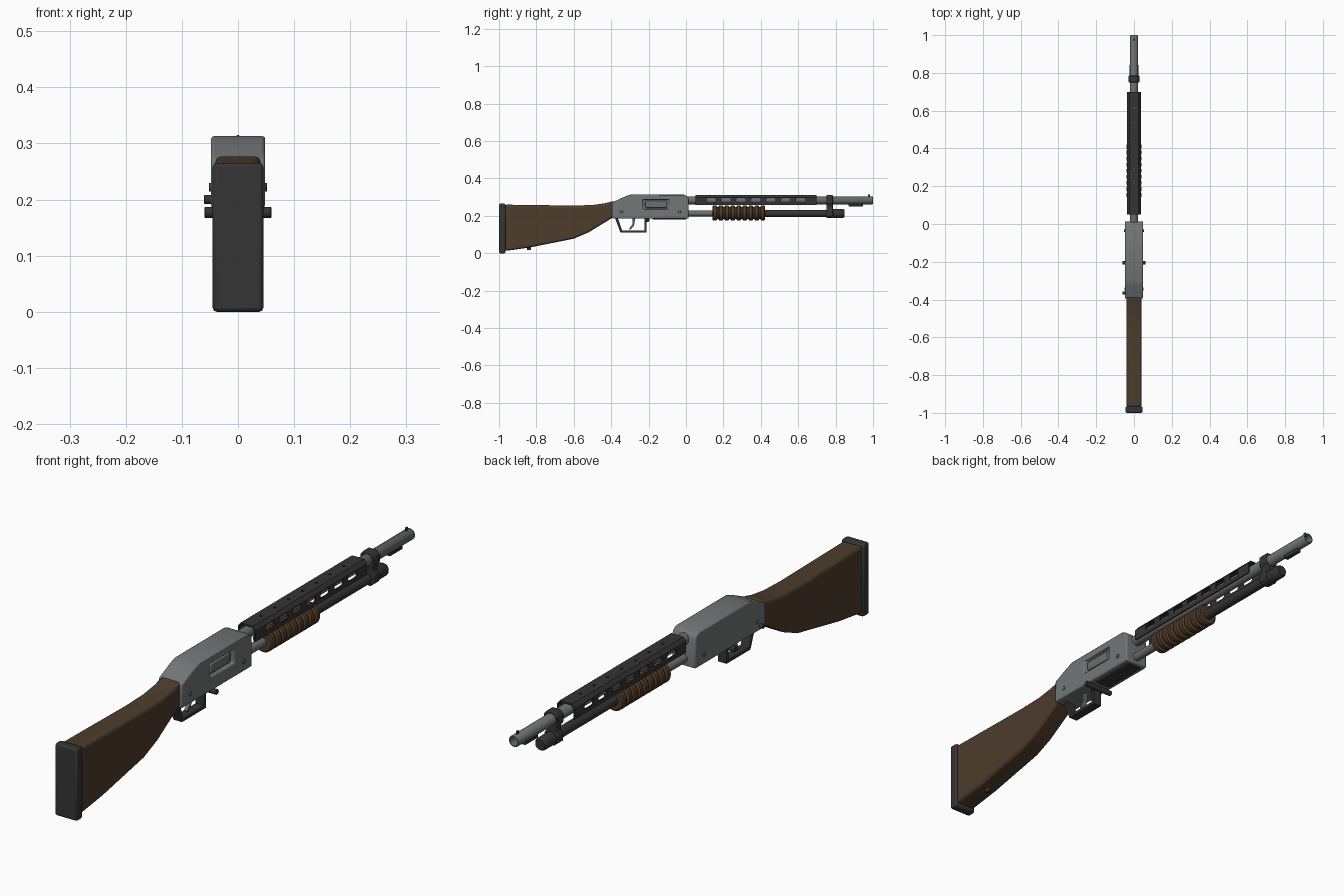
import bpy, bmesh, math
from mathutils import Matrix, Vector

default = bpy.data.objects.get("Cube")
if default:
    bpy.data.objects.remove(default)


def material(name, r, g, b, rough=0.6):
    m = bpy.data.materials.new(name)
    m.use_nodes = True
    m.diffuse_color = (r, g, b, 1)
    bsdf = m.node_tree.nodes["Principled BSDF"]
    bsdf.inputs["Base Color"].default_value = (r, g, b, 1)
    bsdf.inputs["Roughness"].default_value = rough
    return m


STEEL = material("grey steel", 0.17, 0.185, 0.185)
BARREL = material("barrel steel", 0.15, 0.155, 0.155)
BLACK = material("black polymer", 0.035, 0.035, 0.035)
WOOD = material("dark walnut", 0.075, 0.046, 0.025)
GRIP = material("brown grip", 0.085, 0.045, 0.022)


def finish(bm, name, mat, bevel=0, segments=2, smooth=True):
    bmesh.ops.recalc_face_normals(bm, faces=bm.faces)
    mesh = bpy.data.meshes.new(name)
    bm.to_mesh(mesh)
    bm.free()
    ob = bpy.data.objects.new(name, mesh)
    bpy.context.collection.objects.link(ob)
    mesh.materials.append(mat)
    if bevel:
        add_bevel(ob, bevel, segments)
    if smooth:
        select(ob)
        bpy.ops.object.shade_smooth_by_angle(angle=math.radians(35))
    return ob


def select(ob):
    bpy.ops.object.select_all(action='DESELECT')
    ob.select_set(True)
    bpy.context.view_layer.objects.active = ob


def add_bevel(ob, width, segments):
    mod = ob.modifiers.new("edge", 'BEVEL')
    mod.width, mod.segments = width, segments
    mod.limit_method, mod.angle_limit = 'ANGLE', math.radians(30)


def extrude(points, axis, start, end):
    """Prism from a 2D outline: (y, z) along x, or (x, z) along y."""
    bm = bmesh.new()
    place = (lambda p: (start, *p)) if axis == 'x' else (lambda p: (p[0], start, p[1]))
    step = (end - start, 0, 0) if axis == 'x' else (0, end - start, 0)
    face = bm.faces.new([bm.verts.new(place(p)) for p in points])
    new = bmesh.ops.extrude_face_region(bm, geom=[face])["geom"]
    bmesh.ops.translate(bm, vec=step, verts=[v for v in new if isinstance(v, bmesh.types.BMVert)])
    return bm


def side_part(name, mat, points, half, **kw):
    return finish(extrude(points, 'x', -half, half), name, mat, **kw)


def box(name, mat, x, y, z, **kw):
    return finish(extrude([(y[0], z[0]), (y[1], z[0]), (y[1], z[1]), (y[0], z[1])], 'x', *x), name, mat, **kw)


def turned(name, mat, profile, z, sides=24):
    """Revolve a (y, radius) profile about a lengthwise axis at height z."""
    bm = bmesh.new()
    verts = [bm.verts.new((0, y, z + r)) for y, r in profile]
    edges = [bm.edges.new(pair) for pair in zip(verts, verts[1:])]
    bmesh.ops.spin(bm, geom=verts + edges, cent=(0, 0, z), axis=(0, 1, 0),
                   angle=math.tau, steps=sides, use_duplicate=False)
    bmesh.ops.remove_doubles(bm, verts=bm.verts, dist=1e-5)
    return finish(bm, name, mat)


def pin(name, mat, x0, x1, y, z, r, sides=16):
    ring = [(y + r * math.cos(a), z + r * math.sin(a))
            for a in (math.tau * i / sides for i in range(sides))]
    return finish(extrude(ring, 'x', x0, x1), name, mat, bevel=r * 0.2, segments=1)


def cut(target, bm):
    cutter = finish(bm, "cutter", BLACK, smooth=False)
    cutter.hide_render = True
    mod = target.modifiers.new("cut", 'BOOLEAN')
    mod.operation, mod.solver, mod.object = 'DIFFERENCE', 'EXACT', cutter
    select(target)
    bpy.ops.object.modifier_apply(modifier=mod.name)
    bpy.data.objects.remove(cutter)


# Stock, butt pad and sling stud
side_part("stock", WOOD, [(-0.97, 0.012), (-0.84, 0.03), (-0.6, 0.078), (-0.52, 0.112), (-0.385, 0.195),
                          (-0.385, 0.28), (-0.43, 0.268), (-0.5, 0.258), (-0.6, 0.255), (-0.97, 0.26)],
          0.04, bevel=0.011, segments=3)
box("butt_pad", BLACK, (-0.045, 0.045), (-1, -0.965), (0, 0.265), bevel=0.007)
box("sling_stud", BLACK, (-0.008, 0.008), (-0.85, -0.83), (0.018, 0.04), bevel=0.003)

# Receiver with an open ejection port on one side
receiver = side_part("receiver", STEEL, [(-0.395, 0.185), (0.014, 0.185), (0.014, 0.29), (0.006, 0.306),
                                         (-0.012, 0.313), (-0.30, 0.313), (-0.33, 0.302), (-0.395, 0.272)],
                     0.048, smooth=False)
cut(receiver, extrude([(-0.23, 0.235), (-0.09, 0.235), (-0.09, 0.287), (-0.23, 0.287)], 'x', 0.034, 0.1))
add_bevel(receiver, 0.005, 2)
select(receiver)
bpy.ops.object.shade_smooth_by_angle(angle=math.radians(35))
box("bolt", BARREL, (0.03, 0.042), (-0.218, -0.102), (0.243, 0.279), bevel=0.004)
box("loading_gate", BLACK, (-0.03, 0.03), (-0.18, 0.0), (0.18, 0.187), bevel=0.002)

# Receiver pins, safety button and action release
pin("front_pin", STEEL, -0.052, 0.052, -0.035, 0.222, 0.008)
pin("rear_pin", STEEL, -0.051, 0.051, -0.345, 0.222, 0.008)
pin("safety_button", BLACK, -0.061, -0.04, -0.365, 0.2, 0.008)
pin("action_release", BLACK, -0.06, 0.06, -0.205, 0.177, 0.01)

# Trigger and guard
side_part("trigger_guard", BLACK, [(-0.38, 0.19), (-0.35, 0.11), (-0.21, 0.11), (-0.21, 0.19), (-0.222, 0.19),
                                   (-0.222, 0.122), (-0.342, 0.122), (-0.365, 0.19)], 0.018, bevel=0.002)
side_part("trigger", STEEL, [(-0.285, 0.19), (-0.287, 0.155), (-0.305, 0.13), (-0.297, 0.126),
                             (-0.278, 0.148), (-0.27, 0.19)], 0.007, bevel=0.002)

# Hollow barrel, bead sight and lower lug
turned("barrel", BARREL, [(0, 0), (0, 0.021), (0.997, 0.021), (1, 0.019), (1, 0.016),
                          (0.85, 0.016), (0.85, 0)], 0.283)
box("bead_sight", BLACK, (-0.003, 0.003), (0.972, 0.984), (0.298, 0.315), bevel=0.002)
box("barrel_lug", BLACK, (-0.009, 0.009), (0.87, 0.945), (0.25, 0.266), bevel=0.003)

# Magazine tube with end cap
turned("action_tube", BARREL, [(0, 0), (0, 0.016), (0.16, 0.016), (0.16, 0)], 0.213)
turned("magazine_tube", BLACK, [(0.15, 0), (0.15, 0.0185), (0.8, 0.0185), (0.8, 0)], 0.213)
turned("magazine_cap", BLACK, [(0.785, 0), (0.785, 0.024), (0.84, 0.024), (0.848, 0.019), (0.848, 0)], 0.213)

# Ribbed pump grip
ribs, start, pitch = 9, 0.142, 0.032
profile = [(start, 0)]
for i in range(ribs):
    y = start + i * pitch
    profile += [(y, 0.036), (y + 0.004, 0.041), (y + 0.02, 0.041), (y + 0.024, 0.036)]
    if i < ribs - 1:
        profile += [(y + 0.025, 0.033), (y + 0.031, 0.033)]
profile.append((profile[-1][0], 0))
turned("pump_grip", GRIP, profile, 0.215)

# Heat shield: folded channel with side slots and top holes
half = [(0.036, 0.257), (0.036, 0.298), (0.025, 0.312)]
inner = [(0.031, 0.257), (0.031, 0.296), (0.023, 0.307)]
mirror = lambda pts: [(-x, z) for x, z in pts]
section = half + mirror(half)[::-1] + mirror(inner) + inner[::-1]
shield = finish(extrude(section, 'y', 0.05, 0.698), "heat_shield", BLACK, smooth=False)
for i in range(7):
    y = 0.134 + i * 0.08
    slot = []
    for k in range(12):
        a = math.tau * (k + 0.5) / 12
        slot.append((y + 0.011 * math.cos(a) + math.copysign(0.015, math.cos(a)), 0.284 + 0.012 * math.sin(a)))
    cut(shield, extrude(slot, 'x', -0.1, 0.1))
    hole = bmesh.new()
    bmesh.ops.create_cone(hole, cap_ends=True, segments=10, radius1=0.005, radius2=0.005, depth=0.03,
                          matrix=Matrix.Translation(Vector((0, y, 0.315))))
    cut(shield, hole)

# Clamp joining the barrel and magazine tube
clamp = [(0.012, 0.188), (0.027, 0.2), (0.027, 0.228), (0.019, 0.24), (0.019, 0.256),
         (0.028, 0.268), (0.028, 0.298), (0.016, 0.311)]
finish(extrude(clamp + mirror(clamp)[::-1], 'y', 0.75, 0.785), "barrel_clamp", BLACK, bevel=0.003)
